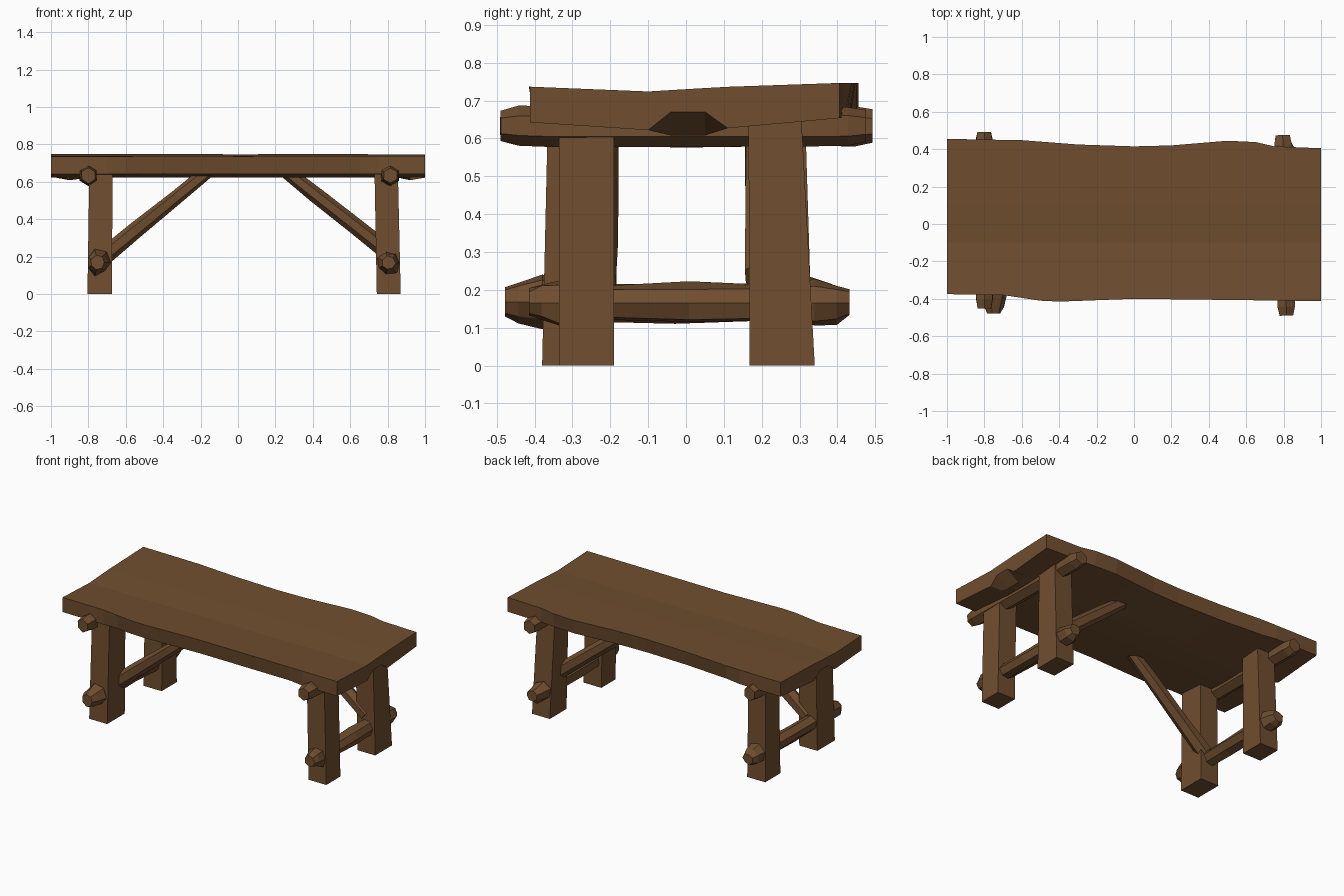
import bpy, bmesh, random
from mathutils import Vector
from math import cos, sin, pi

if "Cube" in bpy.data.objects:
    bpy.data.objects.remove(bpy.data.objects["Cube"])

random.seed(4)
wood = bpy.data.materials.new("brown wood")
wood.diffuse_color = (0.162, 0.076, 0.029, 1)
wood.use_nodes = True
wood.node_tree.nodes["Principled BSDF"].inputs["Base Color"].default_value = wood.diffuse_color


def finish(name, bm):
    bmesh.ops.recalc_face_normals(bm, faces=bm.faces)
    mesh = bpy.data.meshes.new(name)
    bm.to_mesh(mesh)
    bm.free()
    mesh.materials.append(wood)
    obj = bpy.data.objects.new(name, mesh)
    bpy.context.collection.objects.link(obj)
    return obj


def loft(name, rings):
    """Skin a list of equal-length closed rings and cap both ends."""
    bm = bmesh.new()
    vs = [[bm.verts.new(p) for p in r] for r in rings]
    n = len(vs[0])
    for a, b in zip(vs, vs[1:]):
        for i in range(n):
            j = (i + 1) % n
            bm.faces.new((a[i], a[j], b[j], b[i]))
    bm.faces.new(vs[0])
    bm.faces.new(vs[-1])
    return finish(name, bm)


def log(name, start, end, stations, sides=6, rough=0.1):
    """Rough-hewn log; stations are (fraction along, radius)."""
    a, b = Vector(start), Vector(end)
    q = (b - a).to_track_quat('Z', 'Y')
    rings = []
    for t, r in stations:
        ring = []
        for k in range(sides):
            ang = 2 * pi * (k + 0.5) / sides
            rr = r * (1 + random.uniform(-rough, rough))
            ring.append(a.lerp(b, t) + q @ Vector((rr * cos(ang), rr * sin(ang), 0)))
        rings.append(ring)
    return loft(name, rings)


def interp(table, x):
    for (x0, y0), (x1, y1) in zip(table, table[1:]):
        if x <= x1:
            return y0 + (y1 - y0) * (x - x0) / (x1 - x0)
    return table[-1][1]


# Table top: cross-sections along x with wavy edges and chipped ends
back_edge = [(-1, .455), (-.6, .448), (-.3, .425), (0, .415), (.2, .42),
             (.5, .445), (.65, .438), (.75, .415), (1, .405)]
front_edge = [(-1, -.375), (-.7, -.38), (-.5, -.41), (-.4, -.415), (0, -.4), (1, -.412)]
top_z = [(-.42, .737), (-.1, .724), (.1, .736), (.42, .747)]
under_z = [(-.42, .643), (-.1, .622), (.1, .626), (.42, .655)]
rings = []
for x in (-1, -.9, -.8, -.7, -.6, -.5, -.4, -.3, -.15, 0, .2, .35, .5, .65, .75, .85, .92, 1):
    y0, y1 = interp(front_edge, x), interp(back_edge, x)
    ys = [y0, -.1, -.04, .05, .11, y1]
    ring = [(x, y, interp(top_z, y)) for y in ys]
    for i in range(5, -1, -1):
        y = ys[i]
        z = interp(under_z, y)
        if i in (2, 3):
            z = .67 if abs(x) == 1 else (.608 if abs(x) > .88 else z)
        # edges are slightly undercut away from the ends
        inset = .015 if abs(x) < .7 else 0
        y += inset if i == 0 else -inset if i == 5 else 0
        ring.append((x, y, z))
    rings.append(ring)
loft("table_top", rings)


# Legs: tapered posts, given as (x0, x1, y0, y1) at the foot and at the head
def leg(name, foot, head):
    rings = []
    for (x0, x1, y0, y1), z in ((foot, 0), (head, .65)):
        rings.append([(x0, y0, z), (x1, y0, z), (x1, y1, z), (x0, y1, z)])
    loft(name, rings)


leg("front_right_leg", (.742, .87, -.335, -.19), (.73, .855, -.335, -.19))
leg("back_right_leg", (.742, .87, .168, .34), (.73, .855, .165, .305))
leg("front_left_leg", (-.805, -.675, -.38, -.2), (-.795, -.67, -.365, -.2))
leg("back_left_leg", (-.805, -.675, .18, .335), (-.795, -.67, .18, .315))

# Upper cross beams and lower stretchers, with knobbly tenon ends
beam = [(0, .042), (.05, .052), (.15, .054), (.5, .054), (.85, .054), (.95, .052), (1, .042)]
stretcher = [(0, .036), (.04, .052), (.11, .066), (.17, .05), (.5, .052),
             (.83, .05), (.89, .066), (.96, .052), (1, .036)]
log("right_cross_beam", (.815, -.49, .633), (.795, .475, .633), beam, 6, .06)
log("left_cross_beam", (-.8, -.452, .633), (-.8, .492, .633), beam, 6, .06)
log("right_stretcher", (.805, -.415, .165), (.805, .432, .165), stretcher, 7, .14)
log("left_stretcher", (-.75, -.478, .168), (-.74, .42, .165), stretcher, 7, .14)

# Diagonal braces from one leg of each pair to the underside of the top
brace = [(0, .046), (.3, .044), (.7, .04), (1, .036)]
log("left_brace", (-.72, -.225, .2), (-.16, -.21, .655), brace, 6, .08)
log("right_brace", (.79, .195, .235), (.25, .19, .66), brace, 6, .08)
